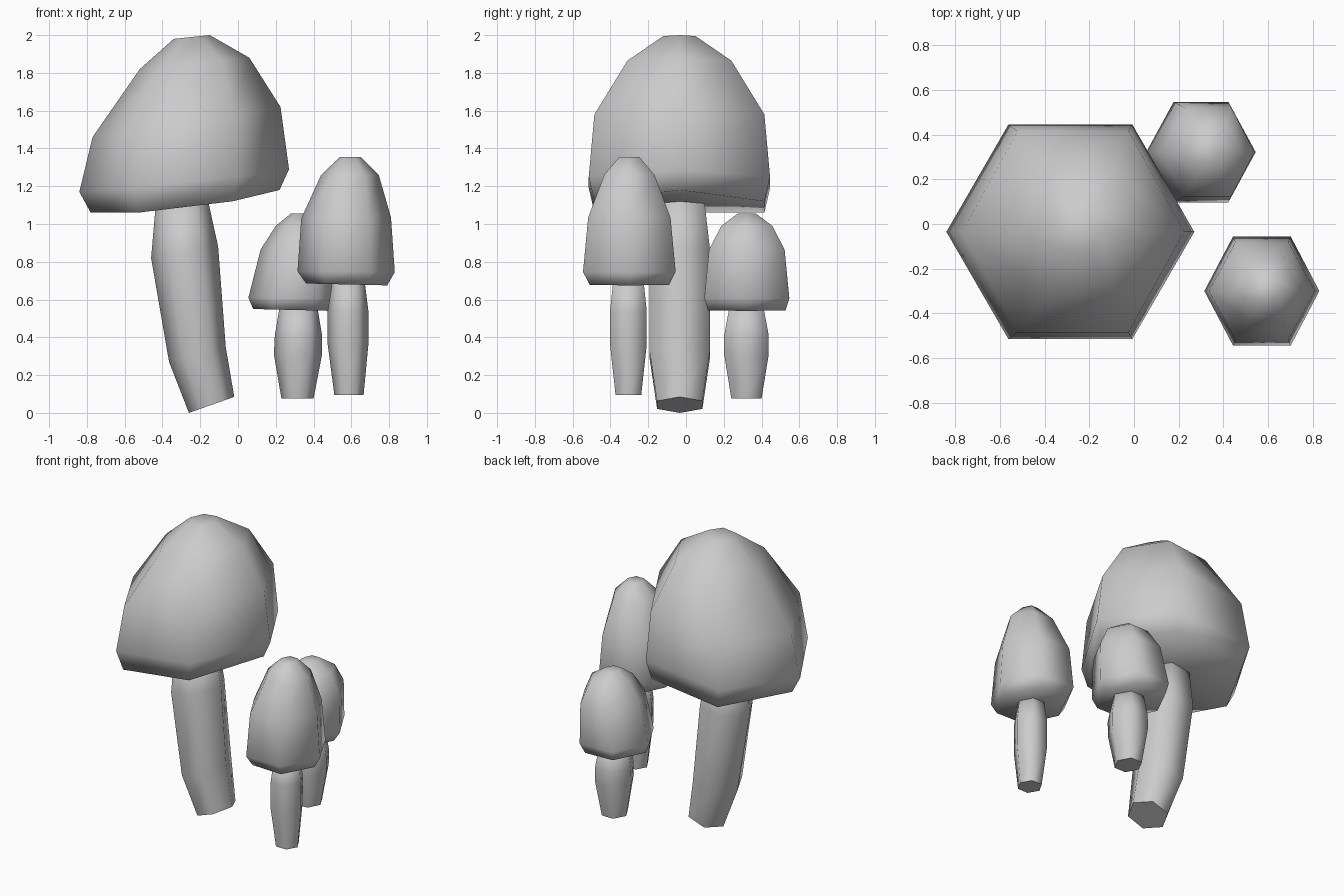
import bpy, bmesh
from math import cos, sin, radians


def loft(name, yc, rings, flat_base=False):
    """Six-sided lofted solid.
    Each ring: left x, left z, right x, right z, half depth in y, optional dip of side corners."""
    bm = bmesh.new()
    loops = []
    for xl, zl, xr, zr, hy, *dip in rings:
        d = dip[0] if dip else 0.0
        loop = []
        for i in range(6):
            a = radians(60 * i)
            c, s = cos(a), sin(a) / sin(radians(60))
            x = (xl + xr) / 2 + (xr - xl) / 2 * c
            z = (zl + zr) / 2 + (zr - zl) / 2 * c - d * abs(s)
            loop.append(bm.verts.new((x, yc + hy * s, z)))
        loops.append(loop)
    for lo, hi in zip(loops, loops[1:]):
        for i in range(6):
            j = (i + 1) % 6
            bm.faces.new((lo[i], lo[j], hi[j], hi[i]))
    base = bm.faces.new(loops[0][::-1])
    bm.faces.new(loops[-1])
    for f in bm.faces:
        f.smooth = True
    base.smooth = not flat_base
    bmesh.ops.recalc_face_normals(bm, faces=bm.faces[:])
    mesh = bpy.data.meshes.new(name)
    bm.to_mesh(mesh)
    bm.free()
    obj = bpy.data.objects.new(name, mesh)
    bpy.context.collection.objects.link(obj)
    return obj


# Large leaning mushroom
loft("large_cap", -0.035, [
    (-0.78, 1.06, 0.22, 1.18, 0.45, 0.03),
    (-0.84, 1.17, 0.27, 1.29, 0.48, 0.01),
    (-0.77, 1.46, 0.225, 1.62, 0.45),
    (-0.52, 1.82, 0.06, 1.88, 0.275),
    (-0.34, 1.98, -0.15, 2.0, 0.085)])
loft("large_stem", -0.033, [
    (-0.26, 0.0, -0.02, 0.085, 0.12),
    (-0.365, 0.27, -0.065, 0.35, 0.16),
    (-0.46, 0.82, -0.105, 0.88, 0.16),
    (-0.435, 1.11, -0.16, 1.13, 0.13)], True)

# Tall small mushroom in front
loft("front_cap", -0.30, [
    (0.36, 0.685, 0.79, 0.675, 0.21),
    (0.315, 0.75, 0.83, 0.745, 0.245),
    (0.335, 1.03, 0.81, 1.035, 0.218),
    (0.44, 1.26, 0.745, 1.26, 0.133),
    (0.54, 1.355, 0.65, 1.355, 0.053)])
loft("front_stem", -0.305, [
    (0.51, 0.095, 0.665, 0.095, 0.068),
    (0.475, 0.36, 0.69, 0.36, 0.097),
    (0.475, 0.54, 0.69, 0.54, 0.097),
    (0.50, 0.70, 0.67, 0.70, 0.08)], True)

# Short small mushroom at the back
loft("back_cap", 0.322, [
    (0.08, 0.55, 0.50, 0.54, 0.205),
    (0.055, 0.61, 0.545, 0.605, 0.225),
    (0.12, 0.865, 0.54, 0.865, 0.2),
    (0.20, 0.99, 0.485, 0.99, 0.135),
    (0.28, 1.055, 0.38, 1.055, 0.048)])
loft("back_stem", 0.32, [
    (0.23, 0.075, 0.40, 0.075, 0.08),
    (0.19, 0.31, 0.445, 0.31, 0.118),
    (0.195, 0.41, 0.445, 0.41, 0.118),
    (0.22, 0.56, 0.42, 0.56, 0.09)], True)
